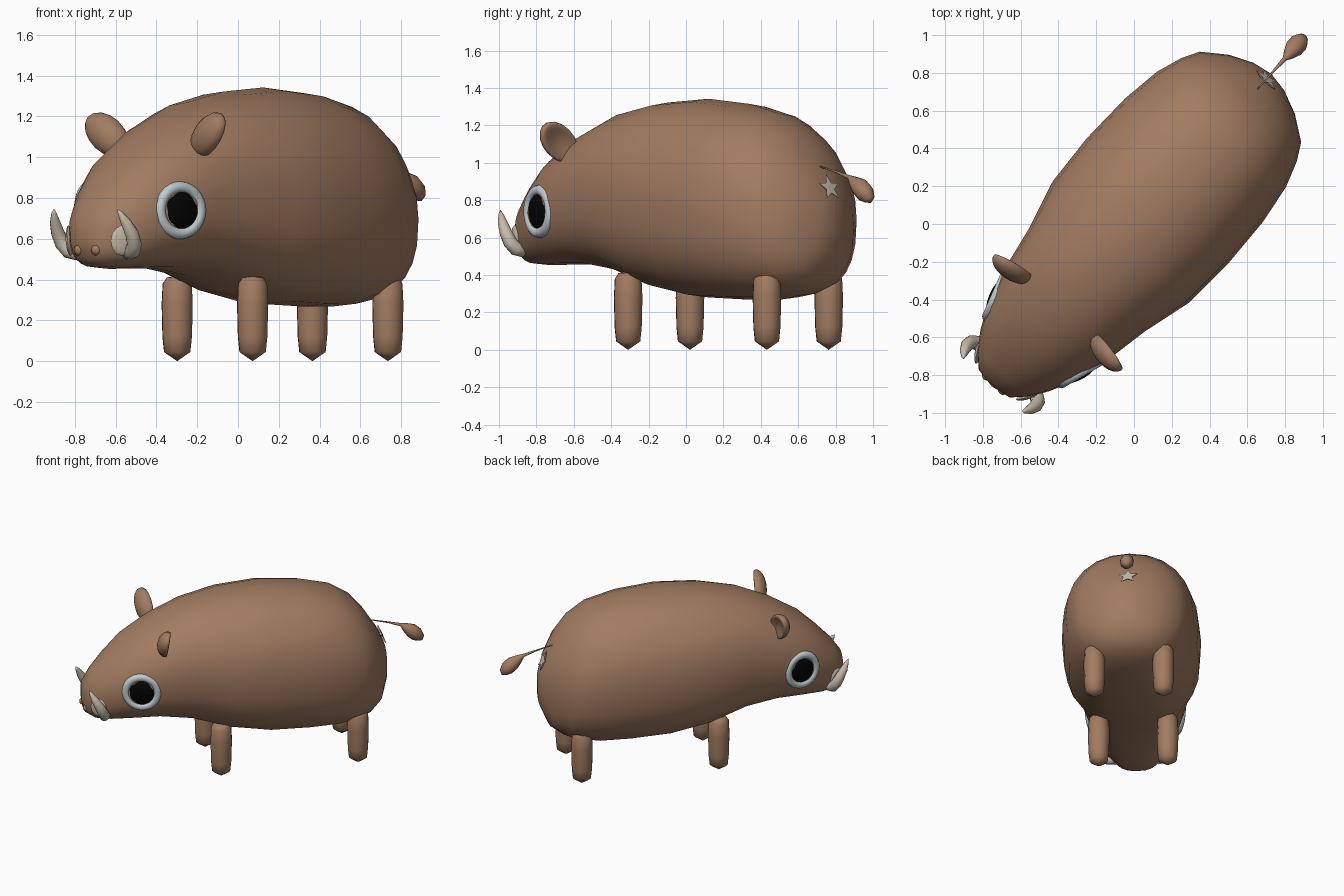
import bpy, bmesh
from math import sin, cos, pi, radians
from mathutils import Vector, Matrix
from mathutils.bvhtree import BVHTree

cube = bpy.data.objects.get("Cube")
if cube:
    bpy.data.objects.remove(cube, do_unlink=True)

# The animal is built along y, then turned to stand diagonally
PLACE = Matrix.Translation((0.01, -0.006, 0)) @ Matrix.Rotation(radians(-41.8), 4, 'Z')


def material(name, color, rough=0.7):
    m = bpy.data.materials.new(name)
    m.use_nodes = True
    m.diffuse_color = (*color, 1)
    b = m.node_tree.nodes["Principled BSDF"]
    b.inputs["Base Color"].default_value = (*color, 1)
    b.inputs["Roughness"].default_value = rough
    return m


BROWN = material("brown hide", (0.36, 0.2, 0.12))
IVORY = material("ivory", (0.58, 0.5, 0.4))
PALE = material("pale grey", (0.52, 0.59, 0.63))
BLACK = material("black", (0.001, 0.001, 0.001))


def finish(name, bm, mat, local=Matrix(), angle=60):
    bmesh.ops.recalc_face_normals(bm, faces=bm.faces)
    me = bpy.data.meshes.new(name)
    bm.to_mesh(me)
    bm.free()
    me.transform(PLACE @ local)
    if (PLACE @ local).determinant() < 0:
        me.flip_normals()
    me.materials.append(mat)
    ob = bpy.data.objects.new(name, me)
    bpy.context.collection.objects.link(ob)
    bpy.ops.object.select_all(action='DESELECT')
    ob.select_set(True)
    bpy.context.view_layer.objects.active = ob
    bpy.ops.object.shade_smooth_by_angle(angle=radians(angle))
    return ob


def loft(rings, start, end):
    """Skin a list of point rings, closed by a pole at each end."""
    bm = bmesh.new()
    loops = [[bm.verts.new(p) for p in r] for r in rings]
    n = len(loops[0])
    for a, b in zip(loops, loops[1:]):
        for i in range(n):
            bm.faces.new((a[i], a[(i + 1) % n], b[(i + 1) % n], b[i]))
    for loop, pole in ((loops[0], start), (loops[-1], end)):
        v = bm.verts.new(pole)
        for i in range(n):
            bm.faces.new((loop[i], loop[(i + 1) % n], v))
    bmesh.ops.recalc_face_normals(bm, faces=bm.faces)
    return bm


def tube(path, radii, n=10):
    """Round tube of changing radius; the first and last points are poles."""
    pts = [Vector(p) for p in path]
    rings, side = [], Vector((1, 0, 0))
    for i in range(1, len(pts) - 1):
        t = (pts[i + 1] - pts[i - 1]).normalized()
        side = (side - t * side.dot(t)).normalized()
        up = t.cross(side)
        rings.append([pts[i] + radii[i - 1] * (side * cos(2 * pi * k / n) + up * sin(2 * pi * k / n))
                      for k in range(n)])
    return loft(rings, pts[0], pts[-1])


def basis(x, y, z, origin):
    m = Matrix((x, y, z)).transposed().to_4x4()
    m.translation = origin
    return m


def ball(u=16, v=10):
    bm = bmesh.new()
    bmesh.ops.create_uvsphere(bm, u_segments=u, v_segments=v, radius=1)
    return bm


def body_ring(w, y, b, t, n=24):
    """Oval section, fuller on its lower half."""
    ring = []
    for k in range(n):
        c, s = cos(2 * pi * k / n), sin(2 * pi * k / n)
        power = 0.8 if s < 0 else 0.94
        c = abs(c) ** power * (1 if c > 0 else -1)
        s = abs(s) ** power * (1 if s > 0 else -1)
        ring.append((w * c, y, (b + t) / 2 + (t - b) / 2 * s))
    return ring


# Body: y position, half width, belly height, back height
STATIONS = [(-1.125, 0.11, 0.50, 0.73), (-1.06, 0.178, 0.46, 0.82), (-0.96, 0.245, 0.452, 0.925),
            (-0.83, 0.308, 0.455, 1.045), (-0.62, 0.367, 0.455, 1.17), (-0.39, 0.41, 0.42, 1.268),
            (-0.12, 0.483, 0.335, 1.322), (0.17, 0.50, 0.28, 1.342), (0.46, 0.49, 0.268, 1.315),
            (0.68, 0.458, 0.268, 1.262), (0.82, 0.41, 0.29, 1.175), (0.91, 0.36, 0.32, 1.07),
            (1.0, 0.235, 0.38, 0.93), (1.055, 0.11, 0.51, 0.80)]
body_bm = loft([body_ring(w, y, b, t) for y, w, b, t in STATIONS], (0, -1.145, 0.60), (0, 1.075, 0.66))
surface = BVHTree.FromBMesh(body_bm)
finish("body", body_bm, BROWN, angle=80)

# Legs: lathed columns with a pointed hoof end
for end, y in (("front", -0.185), ("back", 0.81)):
    for side, sx in (("left", 1), ("right", -1)):
        x = sx * 0.248
        heights = (0, 0.045, 0.12, 0.28, 0.38, 0.41, 0.42)
        leg = tube([(x, y, h) for h in heights], (0.066, 0.074, 0.078, 0.073, 0.052), 12)
        finish(f"{end}_{side}_leg", leg, BROWN)

MIRROR = Matrix.Scale(-1, 4, (1, 0, 0))
for side, flip in (("left", Matrix()), ("right", MIRROR)):
    # Eye: pale rounded rim with a black disc
    n = Vector((0.95, -0.31, 0)).normalized()
    up = Vector((0, 0, 1))
    eye = basis(up.cross(n), up, n, Vector((0.3, -0.776, 0.74)))
    rim = bmesh.new()
    R, r, seg, ms = 0.114, 0.028, 28, 10
    grid = [[rim.verts.new(((R + r * cos(2 * pi * j / ms)) * cos(2 * pi * i / seg),
                            (R + r * cos(2 * pi * j / ms)) * sin(2 * pi * i / seg),
                            r * sin(2 * pi * j / ms))) for j in range(ms)] for i in range(seg)]
    for i in range(seg):
        for j in range(ms):
            a, b = grid[i], grid[(i + 1) % seg]
            rim.faces.new((a[j], b[j], b[(j + 1) % ms], a[(j + 1) % ms]))
    finish(f"{side}_eye_rim", rim, PALE, flip @ eye)
    finish(f"{side}_pupil", ball(24, 8), BLACK, flip @ eye @ Matrix.Diagonal((0.1, 0.1, 0.036, 1)))

    # Ear: flattened oval, hollowed on its rear side
    ear_n = Vector((0.25, 0.95, -0.15)).normalized()
    ear_l = Vector((0.8, 0, 0.6))
    ear_l = (ear_l - ear_n * ear_l.dot(ear_n)).normalized()
    ear_bm = ball(16, 12)
    for v in ear_bm.verts:
        if v.co.z > 0:
            v.co.z -= 1.1 * max(0, 1 - v.co.x ** 2 - v.co.y ** 2)
    ear = basis(ear_l, ear_n.cross(ear_l), ear_n, Vector((0.335, -0.603, 1.11)))
    finish(f"{side}_ear", ear_bm, BROWN, flip @ ear @ Matrix.Diagonal((0.14, 0.088, 0.066, 1)))

    # Tusk: curved horn with a flat root on the lip
    tusk = tube([(0.13, -0.99, 0.54), (0.175, -1.01, 0.53), (0.21, -1.025, 0.54), (0.237, -1.042, 0.575),
                 (0.243, -1.067, 0.625), (0.233, -1.1, 0.68), (0.218, -1.125, 0.725), (0.207, -1.137, 0.748)],
                (0.035, 0.038, 0.037, 0.034, 0.026, 0.013), 12)
    finish(f"{side}_tusk", tusk, IVORY, flip)
    spot, normal, _, _ = surface.find_nearest(Vector((0.185, -1.07, 0.59)))
    tan = up.cross(normal).normalized()
    root = basis(tan, normal.cross(tan), normal, spot)
    finish(f"{side}_tusk_root", ball(12, 8), IVORY, flip @ root @ Matrix.Diagonal((0.06, 0.075, 0.016, 1)))

    # Nostril bead
    finish(f"{side}_nostril", ball(10, 8), BROWN,
           flip @ Matrix.Translation((0.057, -1.118, 0.545)) @ Matrix.Scale(0.028, 4))

# Tail: thin cord ending in a teardrop tuft
tail = tube([(0, 0.95, 0.985), (0, 0.98, 0.978), (0, 1.09, 0.95), (0, 1.18, 0.922), (0, 1.215, 0.897),
             (0, 1.255, 0.87), (0, 1.295, 0.835), (0, 1.325, 0.805), (0, 1.335, 0.785)],
            (0.004, 0.006, 0.012, 0.033, 0.05, 0.05, 0.03))
finish("tail", tail, BROWN)

# Small puckered star under the tail
spot, normal, _, _ = surface.find_nearest(Vector((0, 1.045, 0.87)))
star = bmesh.new()
rim_pts = []
for k in range(10):
    rad = 0.078 if k % 2 == 0 else 0.033
    ang = pi / 2 + k * pi / 5
    rim_pts.append(star.verts.new((rad * cos(ang), rad * sin(ang), 0.014)))
centre = star.verts.new((0, 0, 0.018))
for k in range(10):
    star.faces.new((rim_pts[k], rim_pts[(k + 1) % 10], centre))
base = star.verts.new((0, 0, -0.02))
for k in range(10):
    star.faces.new((rim_pts[(k + 1) % 10], rim_pts[k], base))
tan = Vector((0, 0, 1)).cross(normal).normalized()
finish("rear_star", star, IVORY, basis(tan, normal.cross(tan), normal, spot), 20)
